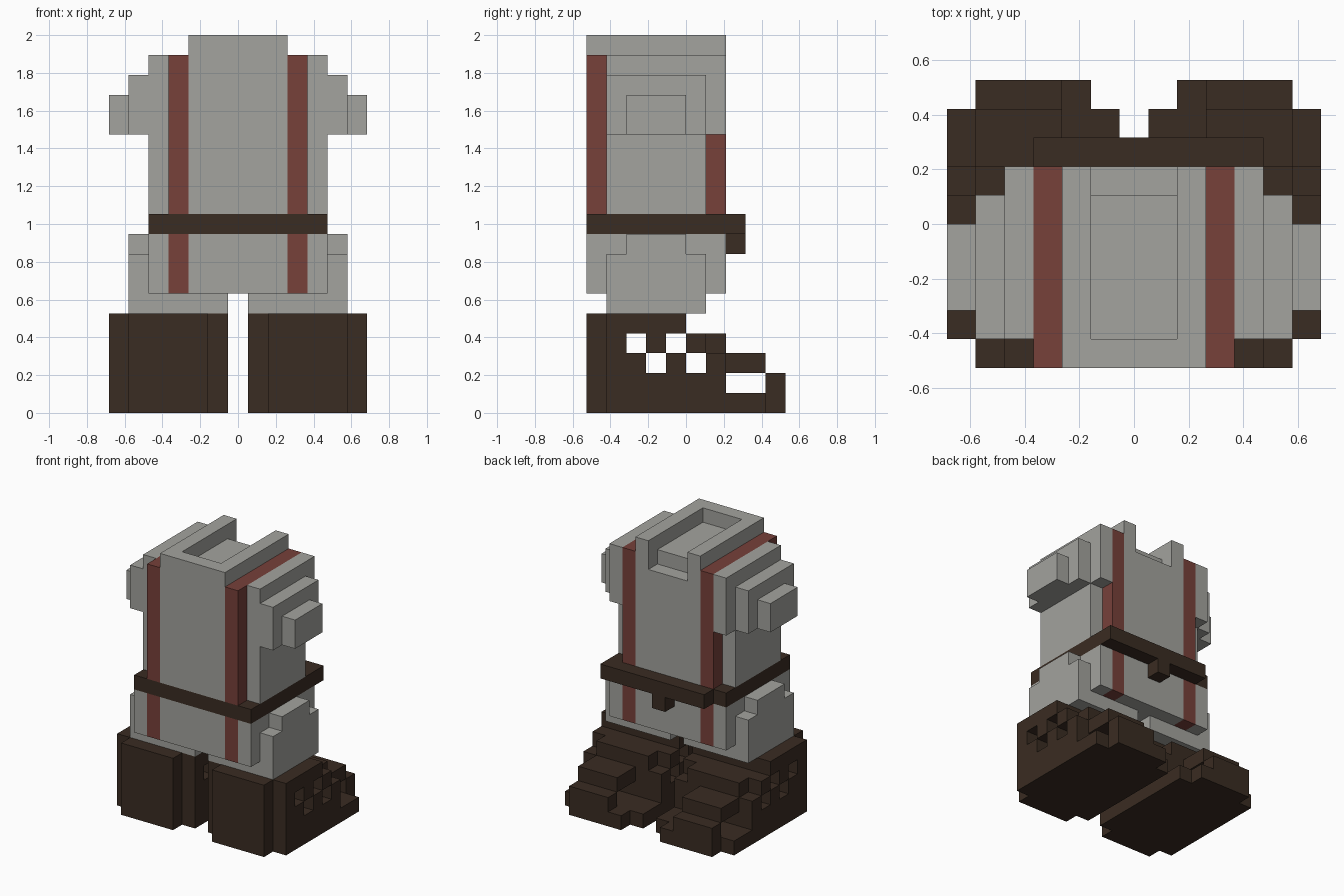
import bpy, bmesh, math
from mathutils import Vector

if "Cube" in bpy.data.objects:
    bpy.data.objects.remove(bpy.data.objects["Cube"])

U = 2 / 19  # one block unit


def material(name, col):
    m = bpy.data.materials.new(name)
    m.diffuse_color = (*col, 1)
    m.use_nodes = True
    m.node_tree.nodes["Principled BSDF"].inputs["Base Color"].default_value = m.diffuse_color
    return m


GREY = material("grey cloth", (0.366, 0.366, 0.342))
RED = material("red stripe", (0.184, 0.052, 0.042))
BROWN = material("brown leather", (0.042, 0.025, 0.016))


def cells(boxes):
    """Fill boxes (x0, x1, y0, y1, z0, z1) with unit cells; x runs on half units."""
    out = set()
    for x0, x1, y0, y1, z0, z1 in boxes:
        for x in range(int(x0 + 6.5), int(x1 + 6.5)):
            for y in range(y0, y1):
                for z in range(z0, z1):
                    out.add((x, y, z))
    return out


def block_part(name, mat, boxes, holes=(), side=1):
    """Outer skin of the filled cells, flat regions merged; side=-1 mirrors in x."""
    solid = cells(boxes) - cells(holes)
    bm = bmesh.new()
    for c in solid:
        for axis in range(3):
            for s in (0, 1):
                n = list(c)
                n[axis] += 2 * s - 1
                if tuple(n) in solid:
                    continue
                a, b = (axis + 1) % 3, (axis + 2) % 3
                loop = []
                for i, j in ((0, 0), (1, 0), (1, 1), (0, 1)):
                    p = list(c)
                    p[axis] += s
                    p[a] += i
                    p[b] += j
                    loop.append(bm.verts.new(((p[0] - 6.5) * U * side, p[1] * U, p[2] * U)))
                if (s == 0) != (side < 0):
                    loop.reverse()
                bm.faces.new(loop)
    bmesh.ops.remove_doubles(bm, verts=bm.verts, dist=1e-4)
    bmesh.ops.dissolve_limit(bm, angle_limit=0.01, verts=bm.verts, edges=bm.edges)
    me = bpy.data.meshes.new(name)
    bm.to_mesh(me)
    bm.free()
    me.materials.append(mat)
    bpy.context.collection.objects.link(bpy.data.objects.new(name, me))


# torso core with a raised collar, open and notched at the back
block_part("upper_torso", GREY, [(-2.5, 2.5, -5, 2, 10, 19)],
           [(-1.5, 1.5, -4, 2, 18, 19), (-1.5, 1.5, 1, 2, 17, 18)])
block_part("lower_torso", GREY, [(-2.5, 2.5, -5, 2, 6, 9)])

# belt with a hanging tab at the back
block_part("belt", BROWN, [(-4.5, 4.5, -5, 2, 9, 10),
                           (-3.5, 4.5, 2, 3, 9, 10),
                           (-0.5, 0.5, 2, 3, 8, 9)])

for tag, side in (("right", 1), ("left", -1)):
    # suspender stripe above and below the belt
    block_part(tag + "_strap", RED, [(2.5, 3.5, -5, 2, 10, 18), (2.5, 3.5, -5, 2, 6, 9)], side=side)
    # flank, shoulder and stepped arm stub
    block_part(tag + "_shoulder", GREY, [(3.5, 4.5, -4, 1, 10, 14),
                                         (3.5, 4.5, -4, 2, 14, 18),
                                         (4.5, 5.5, -4, 1, 14, 17),
                                         (5.5, 6.5, -3, 0, 14, 16)], side=side)
    # hip and short leg
    block_part(tag + "_hip", GREY, [(3.5, 4.5, -5, 2, 6, 9),
                                    (4.5, 5.5, -4, 1, 6, 8),
                                    (4.5, 5.5, -3, 0, 8, 9),
                                    (0.5, 5.5, -4, 1, 5, 6)], side=side)
    # hollow boot: sole, heel, side walls, stepped front
    boot = [(0.5, 6.5, -4, 4, 0, 1), (1.5, 5.5, -5, 5, 0, 1),   # sole
            (1.5, 5.5, -5, -4, 1, 5),                           # heel
            (0.5, 6.5, 1, 2, 1, 3),                             # instep front
            (1.5, 5.5, 0, 2, 3, 4),                             # instep top
            (0.5, 6.5, -1, 0, 4, 5),                            # cuff
            (2.5, 5.5, 2, 4, 2, 3), (2.5, 5.5, 4, 5, 1, 2)]     # toe cap
    for x in (0.5, 5.5):
        boot += [(x, x + 1, -4, 2, 1, 3), (x, x + 1, -4, 1, 3, 4), (x, x + 1, -4, 0, 4, 5)]
    # staggered openings through the side walls
    gaps = [(0.5, 6.5, y, y + 1, z, z + 1) for y, z in ((-3, 3), (-1, 3), (-2, 2), (0, 2))]
    block_part(tag + "_boot", BROWN, boot, gaps, side=side)
